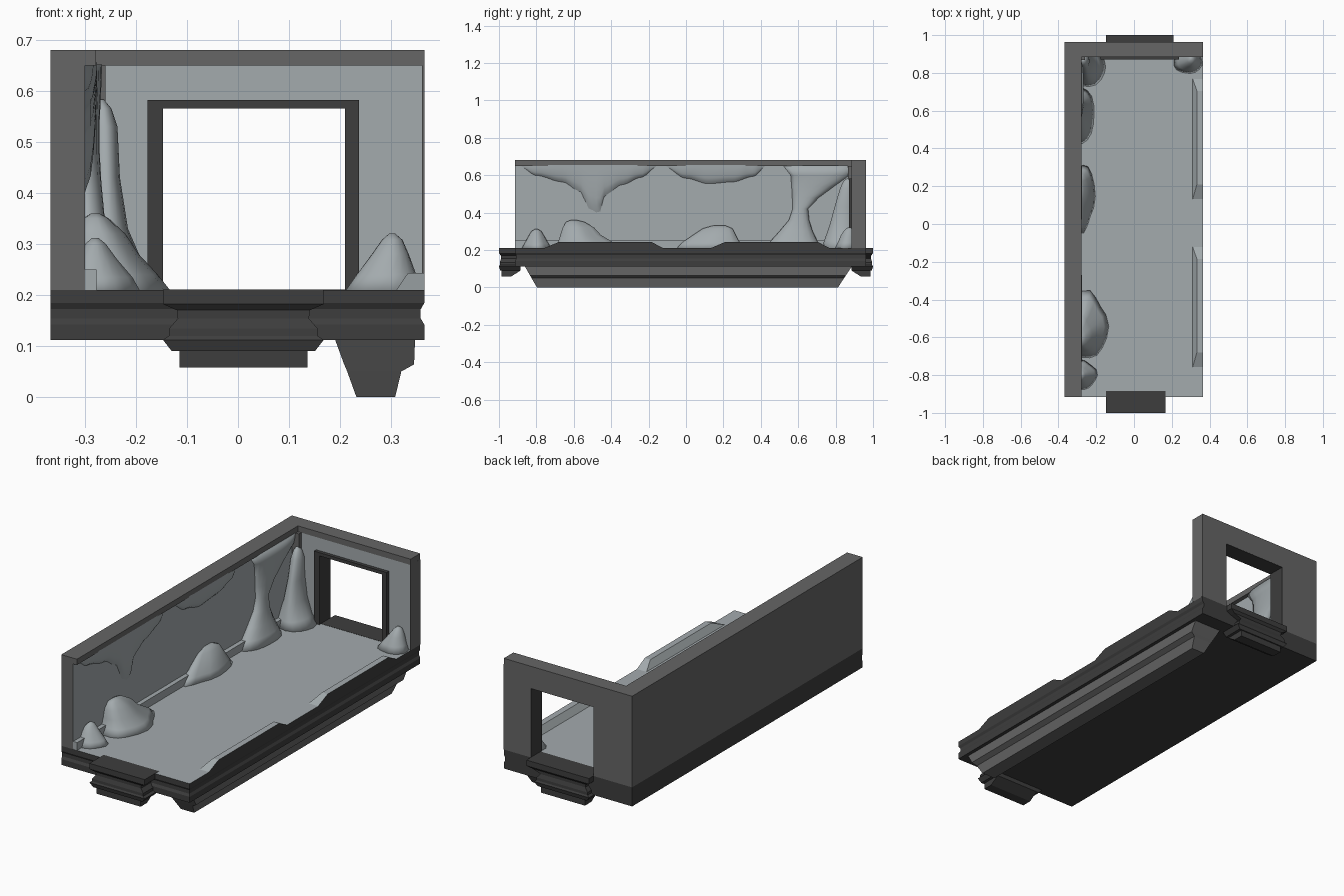
import bpy, bmesh, math, random
from mathutils import Vector
random.seed(4)

def mat(name, c):
    m = bpy.data.materials.new(name)
    m.diffuse_color = (*c, 1)
    return m

LIGHT = mat("cave_stone", (0.367, 0.405, 0.42))
MID = mat("wall_gray", (0.133, 0.133, 0.133))
DARK = mat("base_dark_gray", (0.047, 0.047, 0.047))

def finish(name, bm, mats, rule=None, smooth=False):
    bmesh.ops.recalc_face_normals(bm, faces=bm.faces)
    bm.normal_update()
    for f in bm.faces:
        f.smooth = smooth
        if rule and rule(f.normal):
            f.material_index = 1
    me = bpy.data.meshes.new(name)
    bm.to_mesh(me)
    bm.free()
    for m in mats:
        me.materials.append(m)
    ob = bpy.data.objects.new(name, me)
    bpy.context.collection.objects.link(ob)
    return ob

def skin(bm, rings):
    # bridge successive closed vertex rings
    for a, b in zip(rings, rings[1:]):
        n = len(a)
        for i in range(n):
            bm.faces.new((a[i], a[(i + 1) % n], b[(i + 1) % n], b[i]))

def loft(name, levels, mats, rule=None):
    # stack of rectangles: (z, x0, x1, y0, y1)
    bm = bmesh.new()
    rings = [[bm.verts.new(p) for p in ((x0, y0, z), (x1, y0, z), (x1, y1, z), (x0, y1, z))]
             for z, x0, x1, y0, y1 in levels]
    skin(bm, rings)
    bm.faces.new(rings[0])
    bm.faces.new(rings[-1])
    return finish(name, bm, mats, rule)

def box(name, x0, x1, y0, y1, z0, z1, mats, rule=None):
    return loft(name, [(z0, x0, x1, y0, y1), (z1, x0, x1, y0, y1)], mats, rule)

X0, X1, Y0, Y1 = -0.367, 0.365, -0.915, 0.963

# floor slab with a shallow groove on the front and right edges
loft("floor_slab", [(z, X0, X1 - d, Y0 + d, Y1) for z, d in
     ((0.112, 0), (0.142, 0), (0.154, 0.007), (0.172, 0.007), (0.184, 0), (0.21, 0))],
     [DARK, LIGHT], lambda n: n.z > 0.9)

# left wall and back wall around the doorway, light on the inside
box("left_wall", X0, -0.30, Y0, Y1, 0.21, 0.66, [MID, LIGHT], lambda n: n.x > 0.9)
inner = lambda n: n.y < -0.9
for nm, a, b, z0 in (("back_wall_left", -0.302, -0.148, 0.21), ("back_wall_right", 0.211, X1, 0.21),
                     ("back_wall_lintel", -0.148, 0.211, 0.566)):
    box(nm, a, b, 0.89, Y1, z0, 0.66, [MID, LIGHT], inner)

# top trim and corner post
box("left_wall_cap", X0, -0.278, Y0, Y1, 0.65, 0.68, [MID])
box("back_wall_cap", -0.278, X1, 0.885, Y1, 0.65, 0.68, [MID])
box("back_wall_end_post", X1 - 0.004, X1 + 0.0005, 0.885, Y1, 0.21, 0.65, [MID])
box("corner_post", -0.302, -0.26, 0.867, 0.892, 0.21, 0.65, [MID])
box("wall_baseboard", -0.302, -0.277, Y0 + 0.001, 0.87, 0.21, 0.25, [LIGHT])

# doorway frame
for nm, a, b in (("door_jamb_left", -0.177, -0.147), ("door_jamb_right", 0.21, 0.237)):
    box(nm, a, b, 0.872, 0.892, 0.21, 0.582, [DARK])
box("door_head", -0.177, 0.237, 0.872, 0.892, 0.565, 0.582, [DARK])
box("door_lining_left", -0.149, -0.147, 0.89, 0.9625, 0.21, 0.566, [DARK])
box("door_lining_right", 0.21, 0.212, 0.89, 0.9625, 0.21, 0.566, [DARK])
box("door_lining_top", -0.148, 0.211, 0.89, 0.9625, 0.565, 0.567, [DARK])

# stepped connector blocks at the front and back (back one forms the door sill)
steps = ((0.058, 0.032), (0.09, 0.032), (0.0901, 0.017), (0.112, 0), (0.12, 0.012), (0.134, 0.012),
         (0.154, 0.029), (0.17, 0.027), (0.182, 0), (0.211, 0))
def deep(z):
    return 0.05 if z < 0.09 else 0.0
loft("front_connector", [(z, -0.147 + d, 0.168 - d, -1 + d * 0.4, -0.885 - deep(z)) for z, d in steps], [DARK])
loft("back_connector", [(z, -0.147 + d, (0.168 if z < 0.16 else 0.21) - d, 0.885 + deep(z), 1 - d * 0.4)
     for z, d in steps], [DARK])

# tapered beam below the right edge
loft("under_beam", [(0, 0.232, 0.308, -0.797, 0.813), (0.05, 0.214, 0.32, -0.826, 0.845),
     (0.064, 0.208, 0.345, -0.834, 0.855), (0.113, 0.19, 0.347, -0.862, 0.887)], [MID])

# broken remains of the right wall, dark on the outside
for i, (a, b) in enumerate(((-0.76, -0.12), (0.13, 0.77))):
    loft(f"right_rim_{i + 1}", [(0.209, 0.31, X1, a, b), (0.243, 0.333, X1, a + 0.08, b - 0.065)],
         [LIGHT, DARK], lambda n: n.x > 0.9)

# smooth stalagmites: rings of (z, cx, cy, rx, ry), kept inside walls and floor
def rock(name, rings, lump=0.07, n=18):
    bm = bmesh.new()
    p, q = random.uniform(0, 6), random.uniform(0, 6)
    vr = []
    for z, cx, cy, rx, ry in rings:
        r = []
        for i in range(n):
            t = math.tau * i / n
            k = 1 + lump * (math.sin(3 * t + p) + 0.6 * math.sin(5 * t + q)) * min(1, ry / 0.06)
            x = max(-0.315, min(X1 - 0.002, cx + rx * k * math.cos(t)))
            y = max(Y0 + 0.002, min(0.91, cy + ry * k * math.sin(t)))
            r.append(bm.verts.new((x + 0.0001 * math.cos(t), y, z)))
        vr.append(r)
    skin(bm, vr)
    bm.faces.new(vr[0])
    bm.faces.new(vr[-1])
    return finish(name, bm, [LIGHT], smooth=True)

rock("stalagmite_front", [(0.2, -0.275, -0.8, 0.08, 0.085), (0.235, -0.275, -0.8, 0.062, 0.065),
     (0.27, -0.28, -0.8, 0.04, 0.045), (0.3, -0.28, -0.8, 0.02, 0.027), (0.312, -0.28, -0.8, 0.006, 0.008)])
rock("stalagmite_wide", [(0.2, -0.25, -0.54, 0.115, 0.19), (0.24, -0.255, -0.545, 0.09, 0.15),
     (0.28, -0.265, -0.57, 0.065, 0.11), (0.32, -0.275, -0.58, 0.05, 0.085),
     (0.35, -0.28, -0.595, 0.025, 0.05), (0.36, -0.28, -0.6, 0.008, 0.015)])
rock("stalagmite_middle", [(0.2, -0.28, 0.145, 0.075, 0.19), (0.24, -0.28, 0.145, 0.06, 0.155),
     (0.28, -0.285, 0.16, 0.045, 0.115), (0.315, -0.29, 0.175, 0.025, 0.08), (0.332, -0.295, 0.18, 0.01, 0.03)])
rock("rock_column", [(0.2, -0.285, 0.575, 0.08, 0.155), (0.25, -0.285, 0.58, 0.06, 0.125),
     (0.3, -0.29, 0.59, 0.045, 0.09), (0.36, -0.295, 0.605, 0.034, 0.055), (0.42, -0.297, 0.612, 0.03, 0.042),
     (0.48, -0.3, 0.64, 0.03, 0.072), (0.54, -0.3, 0.68, 0.03, 0.115), (0.6, -0.3, 0.72, 0.033, 0.16),
     (0.652, -0.3, 0.71, 0.035, 0.19)], 0.03)
rock("stalagmite_corner", [(0.2, -0.26, 0.83, 0.12, 0.105), (0.25, -0.26, 0.83, 0.08, 0.09),
     (0.33, -0.26, 0.84, 0.045, 0.072), (0.43, -0.262, 0.85, 0.031, 0.055), (0.53, -0.264, 0.862, 0.028, 0.038),
     (0.565, -0.266, 0.865, 0.018, 0.025), (0.583, -0.268, 0.865, 0.005, 0.006)], 0.04)
rock("stalagmite_right", [(0.2, 0.285, 0.86, 0.082, 0.07), (0.24, 0.29, 0.865, 0.058, 0.055),
     (0.28, 0.298, 0.87, 0.036, 0.042), (0.308, 0.302, 0.872, 0.02, 0.024), (0.32, 0.302, 0.874, 0.006, 0.008)], 0.04)

# rock drapes hanging on the left wall: lower outline given as (y, z)
def drape(name, pts, depth=0.028, rows=6, cols=36):
    bm = bmesh.new()
    grid = []
    for i in range(cols + 1):
        y = pts[0][0] + (pts[-1][0] - pts[0][0]) * i / cols
        for (ya, za), (yb, zb) in zip(pts, pts[1:]):
            if y <= yb + 1e-6:
                s = (y - ya) / (yb - ya)
                z = za + (zb - za) * s * s * (3 - 2 * s)
                break
        h = min(1, (0.655 - z) / 0.08)
        grid.append([bm.verts.new((-0.304 + depth * h * math.sqrt(max(0, 1 - (j / rows) ** 2)),
                                   y, 0.655 + (z - 0.655) * j / rows)) for j in range(rows + 1)])
    for a, b in zip(grid, grid[1:]):
        for j in range(rows):
            bm.faces.new((a[j], a[j + 1], b[j + 1], b[j]))
    ob = finish(name, bm, [LIGHT], smooth=True)
    if sum(f.normal.x for f in ob.data.polygons) < 0:
        ob.data.flip_normals()

drape("hanging_rock_front", [(-0.89, 0.645), (-0.8, 0.595), (-0.66, 0.56), (-0.57, 0.51), (-0.51, 0.405),
      (-0.465, 0.385), (-0.43, 0.49), (-0.34, 0.545), (-0.24, 0.585), (-0.15, 0.645)])
drape("hanging_rock_middle", [(-0.12, 0.645), (0.0, 0.58), (0.12, 0.55), (0.25, 0.56), (0.36, 0.59), (0.43, 0.645)])
